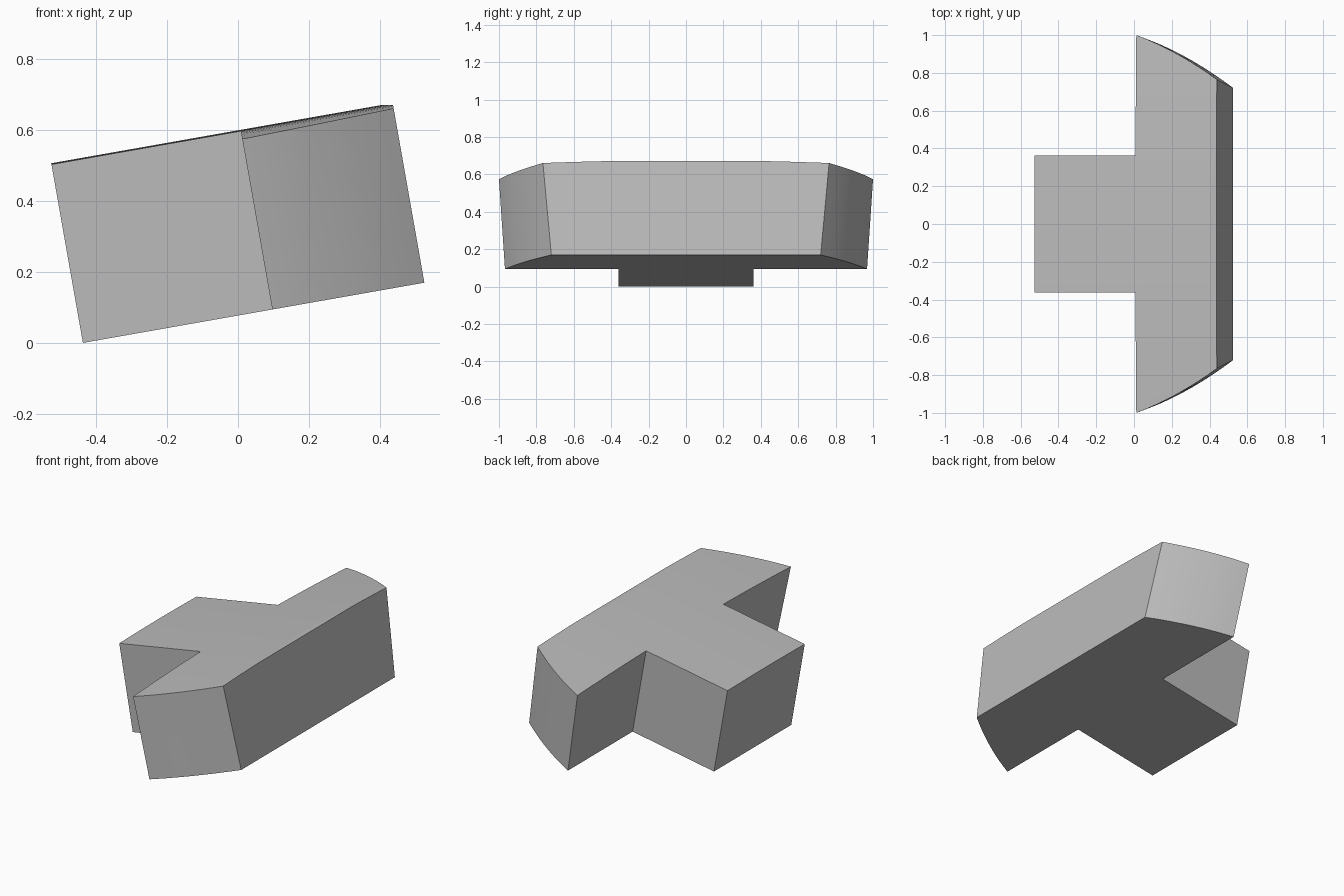
import bpy, bmesh, math
from mathutils import Matrix, Vector

cube = bpy.data.objects.get("Cube")
if cube:
    bpy.data.objects.remove(cube)

LENGTH, STEP, STEM, HEIGHT = 0.977, 0.542, 0.362, 0.514
ARC_STEPS, SLICES = 10, 20

grey = bpy.data.materials.new("plain_grey")
grey.use_nodes = True
colour = (0.5, 0.5, 0.5, 1)
grey.diffuse_color = colour
grey.node_tree.nodes["Principled BSDF"].inputs["Base Color"].default_value = colour


def outline(inner_y, outer_y):
    """T-shaped outline whose two wing ends are shallow arcs."""
    half = [(0, STEM), (STEP, STEM)]
    for i in range(ARC_STEPS + 1):
        t = i / ARC_STEPS
        y = inner_y + (outer_y - inner_y) * t + 0.076 * t * (1 - t)
        half.append((STEP + (LENGTH - STEP) * t, y))
    return [(x, -y) for x, y in half] + half[::-1]


# T-shaped block with slightly drafted wing ends
bm = bmesh.new()
low = [bm.verts.new((x, y, 0)) for x, y in outline(0.968, 0.72)]
high = [bm.verts.new((x, y, HEIGHT)) for x, y in outline(1.0, 0.765)]
bm.faces.new(low[::-1])
bm.faces.new(high)
for i in range(len(low)):
    j = (i + 1) % len(low)
    bm.faces.new((low[i], low[j], high[j], high[i]))

# Slice lengthwise, then crown the top
for i in range(1, SLICES):
    bmesh.ops.bisect_plane(bm, geom=bm.verts[:] + bm.edges[:] + bm.faces[:],
                           plane_co=(0, -1 + 2 * i / SLICES, 0), plane_no=(0, 1, 0))
for v in bm.verts:
    if v.co.z > HEIGHT - 0.001:
        v.co.z -= 0.026 * v.co.y ** 2

# Tilt the block and trim the highest edge level
tilt = Matrix.Translation(Vector((-0.437, 0, 0))) @ Matrix.Rotation(math.radians(-10), 4, 'Y')
bmesh.ops.transform(bm, matrix=tilt, verts=bm.verts)
bmesh.ops.bisect_plane(bm, geom=bm.verts[:] + bm.edges[:] + bm.faces[:],
                       plane_co=(0, 0, 0.671), plane_no=(0, 0, 1), clear_outer=True)
bmesh.ops.holes_fill(bm, edges=[e for e in bm.edges if e.is_boundary], sides=0)
bmesh.ops.recalc_face_normals(bm, faces=bm.faces)

mesh = bpy.data.meshes.new("t_block")
bm.to_mesh(mesh)
bm.free()
mesh.materials.append(grey)
block = bpy.data.objects.new("t_block", mesh)
bpy.context.collection.objects.link(block)
bpy.ops.object.select_all(action='DESELECT')
block.select_set(True)
bpy.context.view_layer.objects.active = block
bpy.ops.object.shade_smooth_by_angle(angle=math.radians(8))
